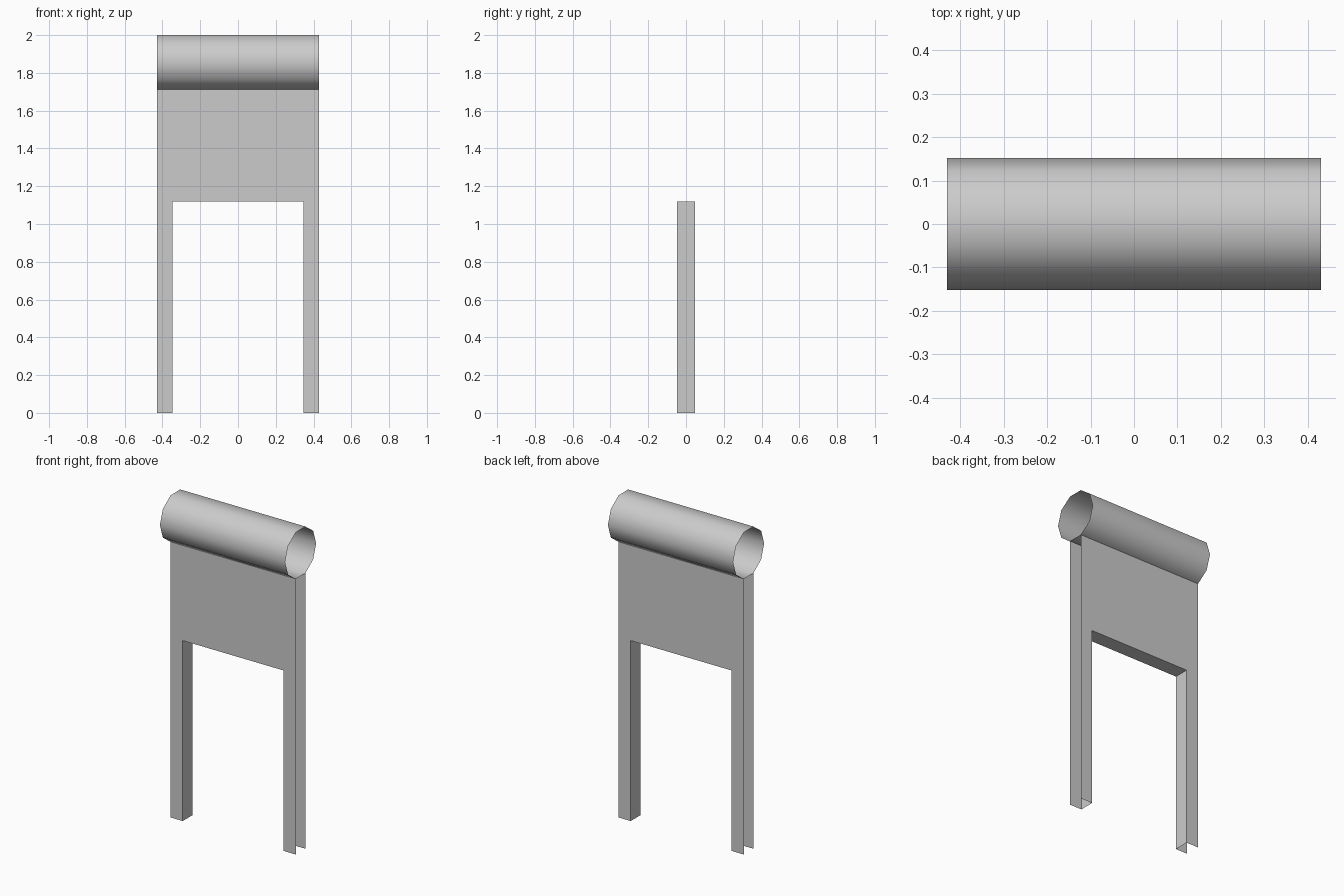
import bpy, math

if "Cube" in bpy.data.objects:
    bpy.data.objects.remove(bpy.data.objects["Cube"])

HALF_W = 0.43      # half width of the whole model
LEG_IN = 0.347     # inner x of the legs
OPEN_Z = 1.12      # top of the opening between the legs
R, SIDES = 0.152, 10
APOTHEM = R * math.cos(math.pi / SIDES)
HALF_D = R * math.sin(math.pi / SIDES)   # panels hang from the tube's flat bottom side
TUBE_Z = 2.0 - APOTHEM
PANEL_TOP = TUBE_Z - APOTHEM

grey = bpy.data.materials.new("light_grey")
grey.diffuse_color = (0.6, 0.6, 0.6, 1)
grey.use_nodes = True
grey.node_tree.nodes["Principled BSDF"].inputs["Base Color"].default_value = grey.diffuse_color


def add(name, verts, faces, smooth=False):
    me = bpy.data.meshes.new(name)
    me.from_pydata(verts, [], faces)
    me.materials.append(grey)
    for p in me.polygons:
        p.use_smooth = smooth
    ob = bpy.data.objects.new(name, me)
    bpy.context.collection.objects.link(ob)
    return ob


# Front and back sheets, each with two legs (sides and leg bottoms are open)
opening = [(-LEG_IN, 0), (-LEG_IN, OPEN_Z), (LEG_IN, OPEN_Z), (LEG_IN, 0)]
outline = opening + [(HALF_W, 0), (HALF_W, PANEL_TOP),
                     (-HALF_W, PANEL_TOP), (-HALF_W, 0)]
for name, y in (("front_panel", -HALF_D), ("back_panel", HALF_D)):
    pts = outline if y < 0 else outline[::-1]
    add(name, [(x, y, z) for x, z in pts], [range(len(pts))])

# Lining of the opening: two inner leg faces and the underside
add("opening_lining",
    [(x, y, z) for x, z in opening for y in (-HALF_D, HALF_D)],
    [(2 * i, 2 * i + 1, 2 * i + 3, 2 * i + 2) for i in range(3)])

# Open ten-sided tube along x, flat side down
ring = []
for i in range(SIDES):
    a = 2 * math.pi * i / SIDES
    ring.append((R * math.cos(a), TUBE_Z + R * math.sin(a)))
add("top_tube",
    [(x, y, z) for y, z in ring for x in (-HALF_W, HALF_W)],
    [(2 * i, 2 * i + 1, 2 * j + 1, 2 * j)
     for i in range(SIDES) for j in [(i + 1) % SIDES]],
    smooth=True)
# outward normals for the tube and the lining
for name, want in (("top_tube", None), ("opening_lining", None)):
    me = bpy.data.objects[name].data
    p = me.polygons[1]
    out = p.center.z - TUBE_Z if name == "top_tube" else -1
    if p.normal.z * out < 0:
        me.flip_normals()
